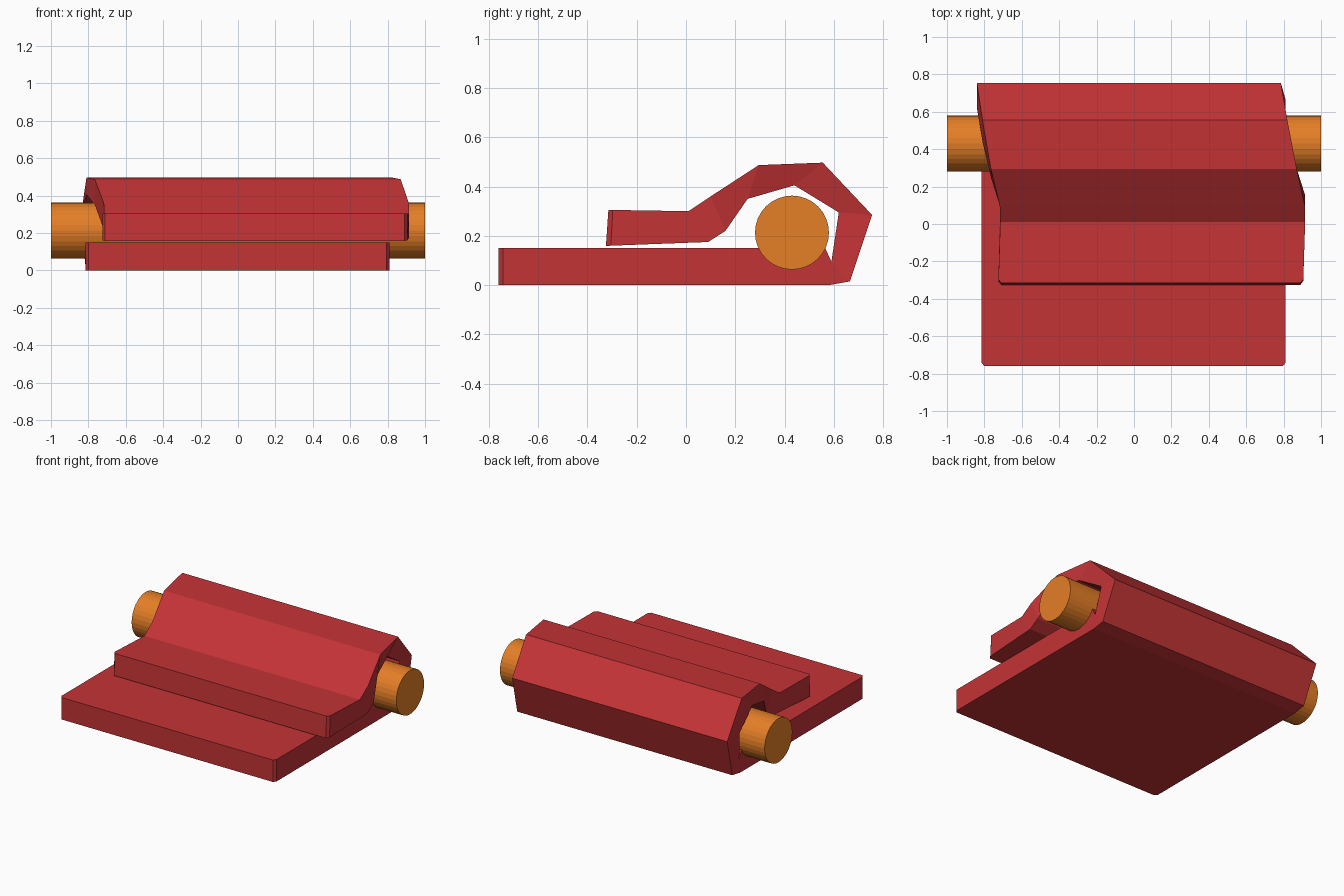
import bpy, bmesh, math

if "Cube" in bpy.data.objects:
    bpy.data.objects.remove(bpy.data.objects["Cube"])


def material(name, rgb):
    m = bpy.data.materials.new(name)
    m.diffuse_color = (*rgb, 1)
    m.use_nodes = True
    m.node_tree.nodes["Principled BSDF"].inputs["Base Color"].default_value = m.diffuse_color
    return m


red = material("red", (0.55, 0.033, 0.036))
orange = material("orange", (0.78, 0.21, 0.02))

# Folded strip stations: outer (y, z), inner (y, z), left x, right x
STATIONS = [
    ((-0.76, 0.0), (-0.76, 0.15), -0.80, 0.795),
    ((-0.742, 0.0), (-0.742, 0.15), -0.815, 0.81),
    ((0.58, 0.0), (0.565, 0.15), -0.815, 0.81),
    ((0.665, 0.015), (0.59, 0.095), -0.815, 0.81),
    ((0.755, 0.285), (0.62, 0.295), -0.84, 0.785),
    ((0.555, 0.497), (0.44, 0.405), -0.81, 0.82),
    ((0.295, 0.487), (0.25, 0.35), -0.765, 0.87),
    ((0.10, 0.36), (0.16, 0.22), -0.718, 0.913),
    ((0.01, 0.30), (0.09, 0.175), -0.715, 0.915),
    ((-0.297, 0.305), (-0.305, 0.16), -0.725, 0.905),
    ((-0.315, 0.305), (-0.325, 0.158), -0.71, 0.89),
]

# Hinge leaf: flat plate curling over the pin into a raised flap
bm = bmesh.new()
rings = []
for (oy, oz), (iy, iz), left, right in STATIONS:
    corners = [(left, oy, oz), (right, oy, oz), (right, iy, iz), (left, iy, iz)]
    rings.append([bm.verts.new(c) for c in corners])
for a, b in zip(rings, rings[1:]):
    for i in range(4):
        j = (i + 1) % 4
        bm.faces.new((a[i], a[j], b[j], b[i]))
bm.faces.new(rings[0])
bm.faces.new(rings[-1])
bmesh.ops.recalc_face_normals(bm, faces=bm.faces)
mesh = bpy.data.meshes.new("folded_leaf")
bm.to_mesh(mesh)
bm.free()
mesh.materials.append(red)
leaf = bpy.data.objects.new("folded_leaf", mesh)
bpy.context.collection.objects.link(leaf)

# Hinge pin
bpy.ops.mesh.primitive_cylinder_add(vertices=32, radius=0.15, depth=2,
                                    location=(0, 0.43, 0.213),
                                    rotation=(0, math.pi / 2, 0))
pin = bpy.context.object
pin.name = "hinge_pin"
pin.data.materials.append(orange)
